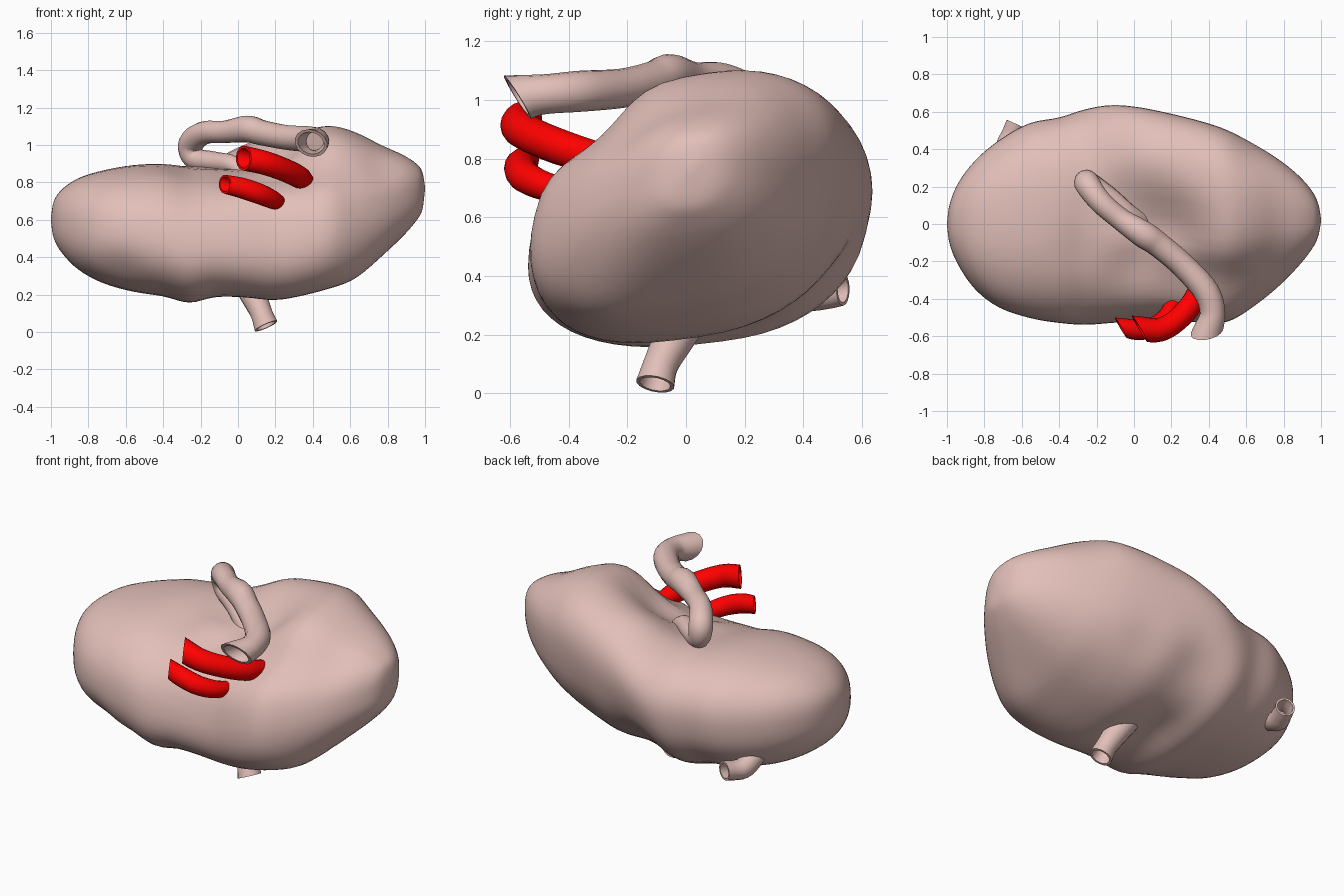
import bpy, bmesh, math
from mathutils import Vector

if "Cube" in bpy.data.objects:
    bpy.data.objects.remove(bpy.data.objects["Cube"])

red = bpy.data.materials.new("artery_red")
red.diffuse_color = (1, 0, 0, 1)
red.use_nodes = True
red.node_tree.nodes["Principled BSDF"].inputs["Base Color"].default_value = red.diffuse_color
flesh = bpy.data.materials.new("flesh_pink")
flesh.diffuse_color = (0.76, 0.52, 0.48, 1)
flesh.use_nodes = True
flesh.node_tree.nodes["Principled BSDF"].inputs["Base Color"].default_value = flesh.diffuse_color


def spline(rows, steps):
    # Catmull-Rom interpolation through rows of any width
    vs = [Vector(r) for r in rows]
    vs = [vs[0] * 2 - vs[1]] + vs + [vs[-1] * 2 - vs[-2]]
    out = []
    for i in range(1, len(vs) - 2):
        a, b, c, d = vs[i - 1:i + 3]
        for s in range(steps):
            t = s / steps
            out.append(0.5 * (2 * b + (c - a) * t + (2 * a - 5 * b + 4 * c - d) * t * t
                              + (3 * b - a - 3 * c + d) * t ** 3))
    return out + [vs[-2]]


def loft(name, rings, mat):
    # Skin a list of equal-sized rings and cap both ends
    bm = bmesh.new()
    loops = [[bm.verts.new(p) for p in r] for r in rings]
    n = len(loops[0])
    for a, b in zip(loops, loops[1:]):
        for i in range(n):
            j = (i + 1) % n
            bm.faces.new((a[i], a[j], b[j], b[i]))
    bm.faces.new(loops[0])
    bm.faces.new(loops[-1])
    bmesh.ops.recalc_face_normals(bm, faces=bm.faces[:])
    me = bpy.data.meshes.new(name)
    bm.to_mesh(me)
    bm.free()
    ob = bpy.data.objects.new(name, me)
    bpy.context.collection.objects.link(ob)
    me.materials.append(mat)
    bpy.context.view_layer.objects.active = ob
    ob.select_set(True)
    bpy.ops.object.shade_smooth_by_angle(angle=math.radians(45))
    ob.select_set(False)
    return ob


def vessel(name, pts, mat=flesh, cut=None, bore=0.8, depth=9, sides=16):
    # Hollow tube: pts are (x, y, z, radius), the first point is the open end;
    # cut is the direction the open end faces
    path = spline(pts, 5)
    pos = [Vector(p[:3]) for p in path]
    u = Vector((0, 0, 1))
    outer, inner = [], []
    for k, p in enumerate(pos):
        d = (pos[min(k + 1, len(pos) - 1)] - pos[max(k - 1, 0)]).normalized()
        u = (u - d * u.dot(d)).normalized()
        v = d.cross(u)
        r = path[k][3]
        dirs = [u * math.cos(a) + v * math.sin(a)
                for a in (2 * math.pi * i / sides for i in range(sides))]
        for lst, s in ((outer, r), (inner, r * bore)):
            ring = [p + w * s for w in dirs]
            if cut and k < 4:
                # slant the first rings toward the cut plane
                c = Vector(cut).normalized()
                ring = [q - d * ((q - p).dot(c) / d.dot(c)) * (1 - k / 4) for q in ring]
            lst.append(ring)
    return loft(name, inner[:depth][::-1] + outer, mat)


# Organ body: sections along x as (x, y front, y back), (z low, z high, skew)
plan = [(-1.0, -.01, .01), (-.985, -.11, .11), (-.94, -.22, .22), (-.85, -.35, .34),
        (-.72, -.45, .45), (-.56, -.505, .54), (-.4, -.53, .57), (-.26, -.54, .615),
        (-.12, -.53, .637), (.03, -.52, .625), (.2, -.51, .59), (.36, -.53, .55),
        (.5, -.525, .505), (.63, -.45, .44), (.77, -.34, .35), (.88, -.23, .26),
        (.95, -.14, .18), (.985, -.07, .11), (1.0, .01, .03)]
height = [(.59, .61, .1), (.5, .70, .1), (.42, .765, .1), (.33, .825, .1), (.26, .865, .1),
          (.215, .893, .12), (.19, .9, .15), (.155, .89, .2), (.185, .93, .28),
          (.185, .99, .33), (.17, 1.045, .33), (.2, 1.085, .32), (.25, 1.105, .3),
          (.31, 1.07, .28), (.41, 1.0, .25), (.51, .95, .2), (.59, .905, .2),
          (.65, .86, .2), (.76, .78, .2)]
# Soft dents and bulges: centre, radius, depth (negative = bulge)
dents = [((.14, .0, .95), .18, .12), ((-.08, .10, .92), .13, .05),
         ((.02, -.25, .9), .15, .06), ((.28, -.05, 1.02), .14, .06),
         ((.25, -.33, .95), .18, .08), ((.5, -.38, .95), .22, .09),
         ((.75, -.2, .9), .18, .04), ((.05, .33, 1.0), .15, -.025),
         ((.6, .38, .98), .16, .02), ((.6, -.25, .3), .18, -.03),
         ((-.1, .1, .2), .13, .025), ((-.05, .5, .42), .14, .03),
         ((.3, .45, .45), .12, .015), ((-.62, -.42, .35), .12, .02),
         ((-.3, -.15, .92), .12, .015)]


def power(v, e):
    return math.copysign(abs(v) ** e, v)


rings = []
for p, h in zip(spline(plan, 4), spline(height, 4)):
    ring = []
    e = .86 - .06 * max(0, min(1, p[0] * 2))
    for i in range(56):
        t = 2 * math.pi * i / 56
        y = (p[1] + p[2]) / 2 + (p[2] - p[1]) / 2 * power(math.cos(t), e)
        z = (h[0] + h[1]) / 2 + (h[1] - h[0]) / 2 * power(math.sin(t + h[2]), e)
        q = Vector((p[0], y, z))
        move = Vector((0, 0, 0))
        for c, r, depth in dents:
            f = math.exp(-((q - Vector(c)).length / r) ** 2)
            inward = (Vector((c[0] * .8, 0, .58)) - Vector(c)).normalized()
            move += inward * depth * f
        ring.append(q + move)
    rings.append(ring)
body = loft("organ_body", rings, flesh)
soften = body.modifiers.new("soften", 'SMOOTH')
soften.factor, soften.iterations = 0.5, 3

# Long looping duct that leaves the hollow on top and runs to the front
vessel("looping_duct", [(.39, -.575, 1.01, .078), (.42, -.48, 1.02, .068), (.385, -.36, 1.03, .07),
                        (.26, -.22, 1.04, .067), (.13, -.11, 1.065, .068), (.05, -.055, 1.085, .072),
                        (-.07, .025, 1.07, .06), (-.18, .12, 1.065, .062), (-.25, .215, 1.01, .068),
                        (-.235, .215, .93, .06), (-.13, .14, .91, .055), (-.02, .05, .89, .05),
                        (.08, .0, .80, .05)], cut=(.1, -1, -.6))

# Two red vessels on the front
vessel("upper_artery", [(.03, -.56, .93, .066), (.14, -.565, .905, .064), (.24, -.505, .87, .062),
                        (.325, -.40, .83, .06), (.36, -.28, .80, .05)], red, cut=(-1, -.6, .1))
vessel("lower_artery", [(-.07, -.555, .79, .05), (.02, -.565, .77, .055), (.11, -.55, .74, .055),
                        (.18, -.49, .71, .05), (.22, -.4, .69, .04)], red, cut=(-1, -.6, .1))

# Small red branch end inside the hollow
vessel("artery_branch", [(.02, .0, .845, .012), (.06, -.01, .83, .018), (.12, -.03, .78, .02)], red)

# Short stubs underneath and at the back
vessel("lower_stub", [(.15, -.105, .032, .066), (.125, -.085, .1, .06), (.085, -.04, .19, .07),
                      (.03, .02, .3, .08)], cut=(.45, -.2, -1))
vessel("back_stub", [(-.63, .535, .355, .055), (-.655, .475, .342, .055), (-.68, .41, .345, .06),
                     (-.69, .3, .4, .06)], cut=(.45, 1, 0))
